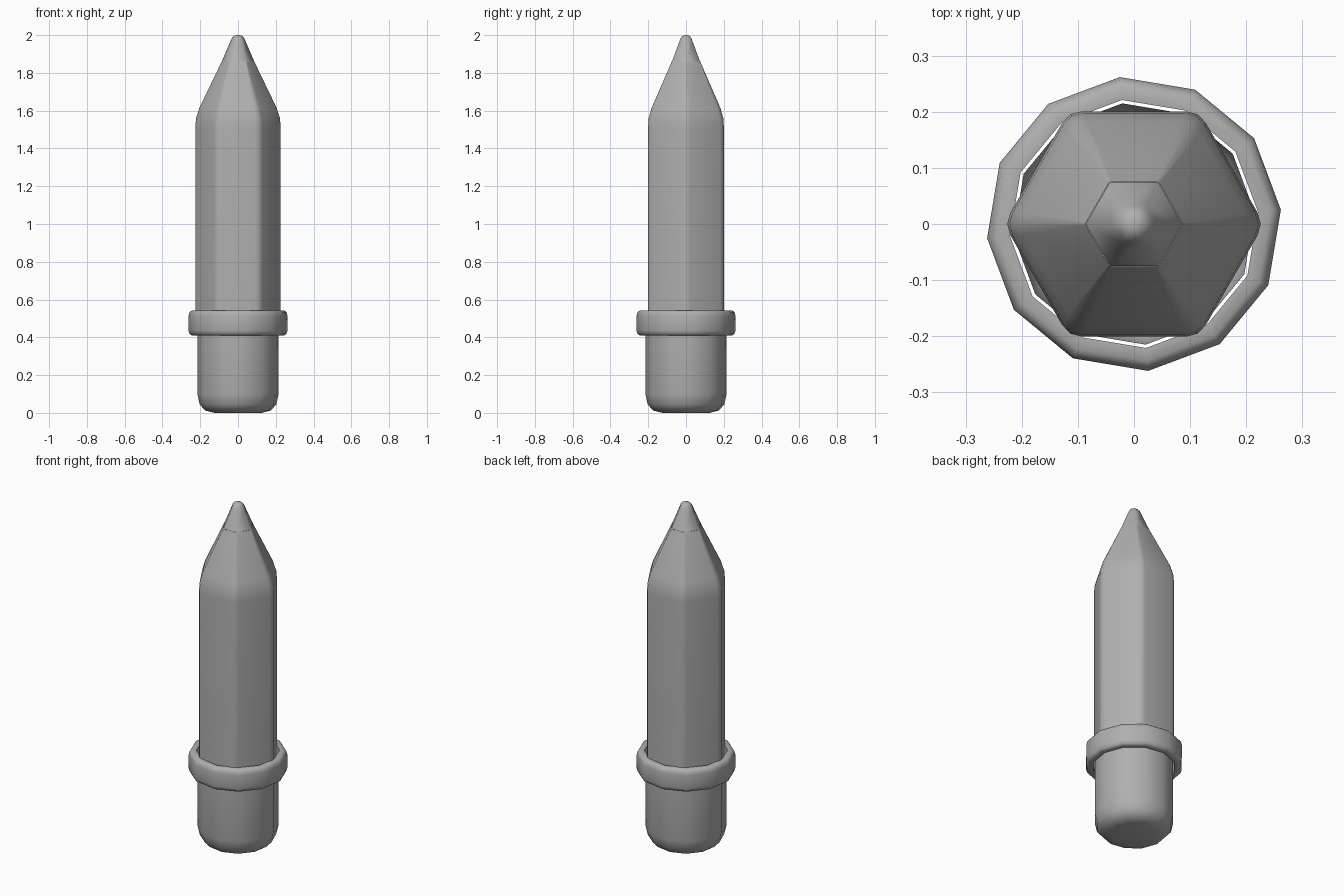
import bpy, bmesh
from math import cos, sin, pi, radians
from mathutils import Vector

if "Cube" in bpy.data.objects:
    bpy.data.objects.remove(bpy.data.objects["Cube"])

GREY = bpy.data.materials.new("dark_grey")
GREY.diffuse_color = (0.43, 0.43, 0.43, 1)
GREY.use_nodes = True
GREY.node_tree.nodes["Principled BSDF"].inputs["Base Color"].default_value = GREY.diffuse_color


def round_section(sides, r, offset=0.0):
    return [Vector((r * cos(offset + 2 * pi * i / sides),
                    r * sin(offset + 2 * pi * i / sides), 0)) for i in range(sides)]


def hex_section(r, d):
    """Hexagon with corners softened by distance d."""
    corners = round_section(6, r)
    if d == 0:
        return corners
    pts = []
    for i, c in enumerate(corners):
        a = c + (corners[i - 1] - c).normalized() * d
        b = c + (corners[(i + 1) % 6] - c).normalized() * d
        pts += [a, (a + 2 * c + b) / 4, b]
    return pts


def loft(name, sections, loop=False, cap_bottom=False, cap_top=False, angle=40):
    """Skin a stack of (points, z) sections."""
    bm = bmesh.new()
    rings = [[bm.verts.new((p.x, p.y, z)) for p in pts] for pts, z in sections]
    pairs = list(zip(rings, rings[1:]))
    if loop:
        pairs.append((rings[-1], rings[0]))
    for lo, hi in pairs:
        n = len(lo)
        for i in range(n):
            j = (i + 1) % n
            bm.faces.new((lo[i], lo[j], hi[j], hi[i]))
    if cap_bottom:
        bm.faces.new(rings[0][::-1])
    if cap_top:
        bm.faces.new(rings[-1])
    bmesh.ops.recalc_face_normals(bm, faces=bm.faces)
    mesh = bpy.data.meshes.new(name)
    bm.to_mesh(mesh)
    bm.free()
    mesh.materials.append(GREY)
    ob = bpy.data.objects.new(name, mesh)
    bpy.context.collection.objects.link(ob)
    bpy.ops.object.select_all(action='DESELECT')
    ob.select_set(True)
    bpy.context.view_layer.objects.active = ob
    bpy.ops.object.shade_smooth_by_angle(angle=radians(angle))
    return ob


TURN = radians(5.5)

# Hexagonal shaft with sharpened shoulder
shaft = [(0.232, 0.024, 0.42), (0.232, 0.024, 1.51), (0.228, 0.024, 1.56),
         (0.210, 0.022, 1.615), (0.087, 0.003, 1.86)]
loft("pencil_shaft", [(hex_section(r, d), z) for r, d, z in shaft])

# Lead tip with blunt rounded point
tip = [(0.086, 1.86), (0.041, 1.965), (0.034, 1.982), (0.022, 1.996), (0.008, 2.0)]
loft("lead_tip", [(hex_section(r, 0), z) for r, z in tip],
     cap_top=True, angle=65)

# Metal collar, a twelve-sided hollow band with soft edges
collar = [(0.222, 0.412), (0.245, 0.410), (0.258, 0.418), (0.263, 0.436),
          (0.263, 0.514), (0.258, 0.534), (0.245, 0.543), (0.222, 0.541)]
loft("collar", [(round_section(12, r, TURN), z) for r, z in collar],
     loop=True, angle=60)

# Eraser, an open-topped cup with rounded bottom
eraser = [(0.125, 0.0), (0.174, 0.012), (0.204, 0.045), (0.216, 0.10), (0.216, 0.42)]
loft("eraser", [(round_section(12, r, TURN), z) for r, z in eraser],
     cap_bottom=True)
